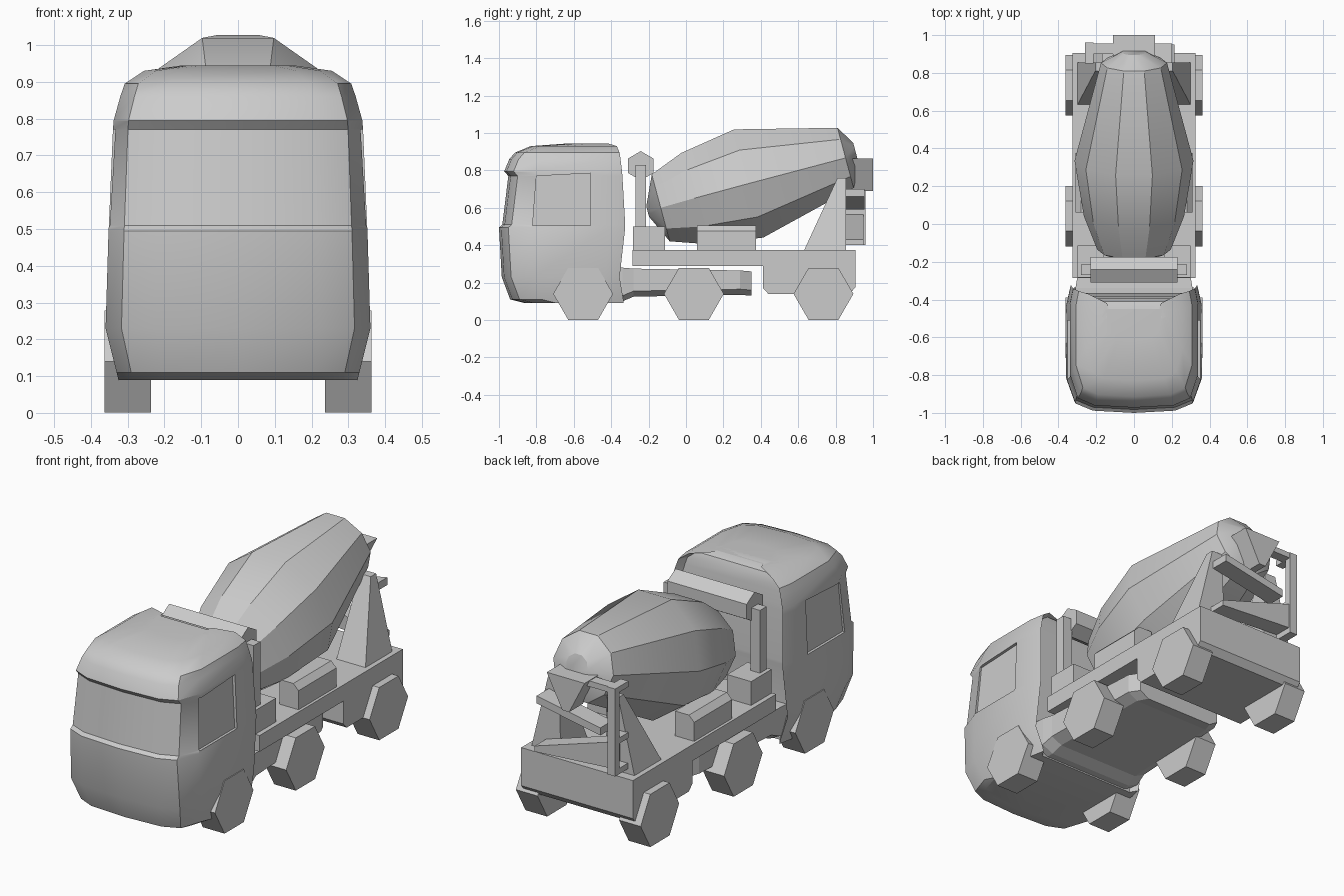
import bpy, bmesh, math
from mathutils import Vector

if "Cube" in bpy.data.objects:
    bpy.data.objects.remove(bpy.data.objects["Cube"])


def make(name, verts, faces, smooth=None):
    me = bpy.data.meshes.new(name)
    me.from_pydata([tuple(v) for v in verts], [], faces)
    ob = bpy.data.objects.new(name, me)
    bpy.context.collection.objects.link(ob)
    bm = bmesh.new()
    bm.from_mesh(me)
    bmesh.ops.recalc_face_normals(bm, faces=bm.faces)
    bm.to_mesh(me)
    bm.free()
    if smooth:
        shade(ob, smooth)
    return ob


def shade(ob, angle):
    bpy.ops.object.select_all(action='DESELECT')
    ob.select_set(True)
    bpy.context.view_layer.objects.active = ob
    bpy.ops.object.shade_smooth_by_angle(angle=math.radians(angle))


def loft(name, rings, smooth=None):
    n = len(rings[0])
    faces = [tuple(range(n)), tuple((len(rings) - 1) * n + i for i in range(n))]
    for r in range(len(rings) - 1):
        for i in range(n):
            j = (i + 1) % n
            faces.append((r * n + i, r * n + j, (r + 1) * n + j, (r + 1) * n + i))
    return make(name, [v for ring in rings for v in ring], faces, smooth)


def prism_x(name, yz, x0, x1):
    return loft(name, [[(x, y, z) for y, z in yz] for x in (x0, x1)])


def prism_y(name, xz, y0, y1):
    return loft(name, [[(x, y, z) for x, z in xz] for y in (y0, y1)])


def box(name, x0, x1, y0, y1, z0, z1):
    return prism_x(name, [(y0, z0), (y1, z0), (y1, z1), (y0, z1)], x0, x1)


def polygon(y, z, r, n, turn=0):
    return [(y + r * math.cos(math.tau * i / n + turn),
             z + r * math.sin(math.tau * i / n + turn)) for i in range(n)]


# Cab: bowed front, recessed windscreen, rear flanges; levels are z, half width, front, back
def cab_ring(z, w, yf, yb):
    half = [(0, yf), (.62 * w, yf + .012), (.88 * w, yf + .05), (w, yf + .17),
            (w, yb - .08), (.95 * w, yb), (.87 * w, yb - .04), (0, yb - .04)]
    pts = half + [(-x, y) for x, y in half[-2:0:-1]]
    return [(x, y, z) for x, y in pts]


cab = loft("cab", [cab_ring(*a) for a in (
    (.09, .325, -.86, -.335), (.11, .33, -.94, -.335), (.23, .36, -.985, -.355),
    (.495, .352, -1.0, -.325), (.51, .351, -.982, -.325), (.77, .34, -.95, -.34),
    (.795, .338, -.972, -.342), (.86, .32, -.945, -.35), (.895, .308, -.915, -.355),
    (.93, .255, -.83, -.37), (.945, .15, -.62, -.42))])
for s in (-1, 1):
    # Side window recess
    cut = prism_x("window_cutter", [(-.82, .505), (-.51, .505), (-.51, .785), (-.80, .77)],
                  s * .338, s * .45)
    for v in cut.data.vertices:
        v.co.x -= s * (v.co.z - .5) * .05
    cut.hide_render = True
    mod = cab.modifiers.new("window", 'BOOLEAN')
    mod.operation, mod.solver, mod.object = 'DIFFERENCE', 'EXACT', cut
    bpy.context.view_layer.objects.active = cab
    bpy.ops.object.modifier_apply(modifier=mod.name)
    bpy.data.objects.remove(cut)
shade(cab, 30)

# Lower chassis behind the cab
loft("lower_chassis", [[(x, y, z) for x, z in
                        ((-w * .8, z0), (w * .8, z0), (w, z0 + .03), (w, z1), (-w, z1), (-w, z0 + .03))]
                       for y, w, z0, z1 in ((-.5, .32, .09, .28), (-.34, .31, .10, .28),
                                            (-.28, .30, .125, .275), (.29, .28, .135, .265),
                                            (.35, .25, .13, .26))])

# Rear frame with the deep fender end
prism_x("rear_frame", [(-.285, .29), (-.285, .375), (.905, .375), (.905, .175), (.875, .14),
                       (.44, .14), (.412, .17), (.412, .29)], -.325, .325)

# Mixer drum: ten-sided, tilted; stations are y, z, radius
tilt = math.radians(15)
across = Vector((1, 0, 0))
up = Vector((0, -math.sin(tilt), math.cos(tilt)))
drum = []
for y, z, r in ((-.205, .58, .03), (-.135, .60, .195), (.04, .65, .265), (.335, .73, .315),
                (.853, .867, .175), (.91, .888, .065)):
    drum.append([Vector((0, y, z)) + across * a + up * b
                 for a, b in polygon(0, 0, r, 10, math.radians(18 + 54))])
loft("mixer_drum", drum, 30)

# Water tank across the back of the cab
prism_x("water_tank", polygon(-.242, .825, .078, 6, math.pi / 2), -.23, .23)

for s, side in ((-1, "left"), (1, "right")):
    # Wheels
    for i, y in enumerate((-.55, .042, .735)):
        prism_x(f"wheel_{side}_{i + 1}", polygon(y, .14, .16, 6), s * .237, s * .363)
    # Tank posts, front drum mounts and side lockers
    box(f"tank_post_{side}", s * .225, s * .28, -.27, -.215, .37, .83)
    box(f"drum_mount_{side}", s * .16, s * .3, -.283, -.113, .37, .5)
    prism_y(f"side_locker_{side}", [(s * .2, .37), (s * .31, .37), (s * .31, .475), (s * .28, .505),
                                    (s * .2, .505)], .06, .375)
    # Rear drum support, narrowing upwards
    loft(f"drum_support_{side}", [
        [(s * .13, .63, .37), (s * .3, .63, .37), (s * .3, .855, .37), (s * .13, .855, .37)],
        [(s * .14, .81, .76), (s * .205, .81, .76), (s * .205, .855, .76), (s * .14, .855, .76)]])

# Hopper funnel
prism_y("hopper", [(-.11, .865), (.11, .865), (.02, .69), (-.02, .69)], .885, 1.0)

# Ladder on the left
box("ladder_rail", -.26, -.215, .925, .96, .4, .86)
for i, z in enumerate((.40, .56, .83)):
    box(f"ladder_bracket_{i + 1}", -.26, -.215, .85, .93, z, z + .03)
box("ladder_top_bar", -.22, -.09, .9, .955, .83, .86)

# Discharge chute sections
prism_y("upper_chute", [(-.17, .59), (.2, .66), (.2, .70), (-.17, .63)], .855, .955)
prism_y("lower_chute", [(-.215, .43), (.215, .40), (.215, .43), (-.215, .565)], .855, .95)
